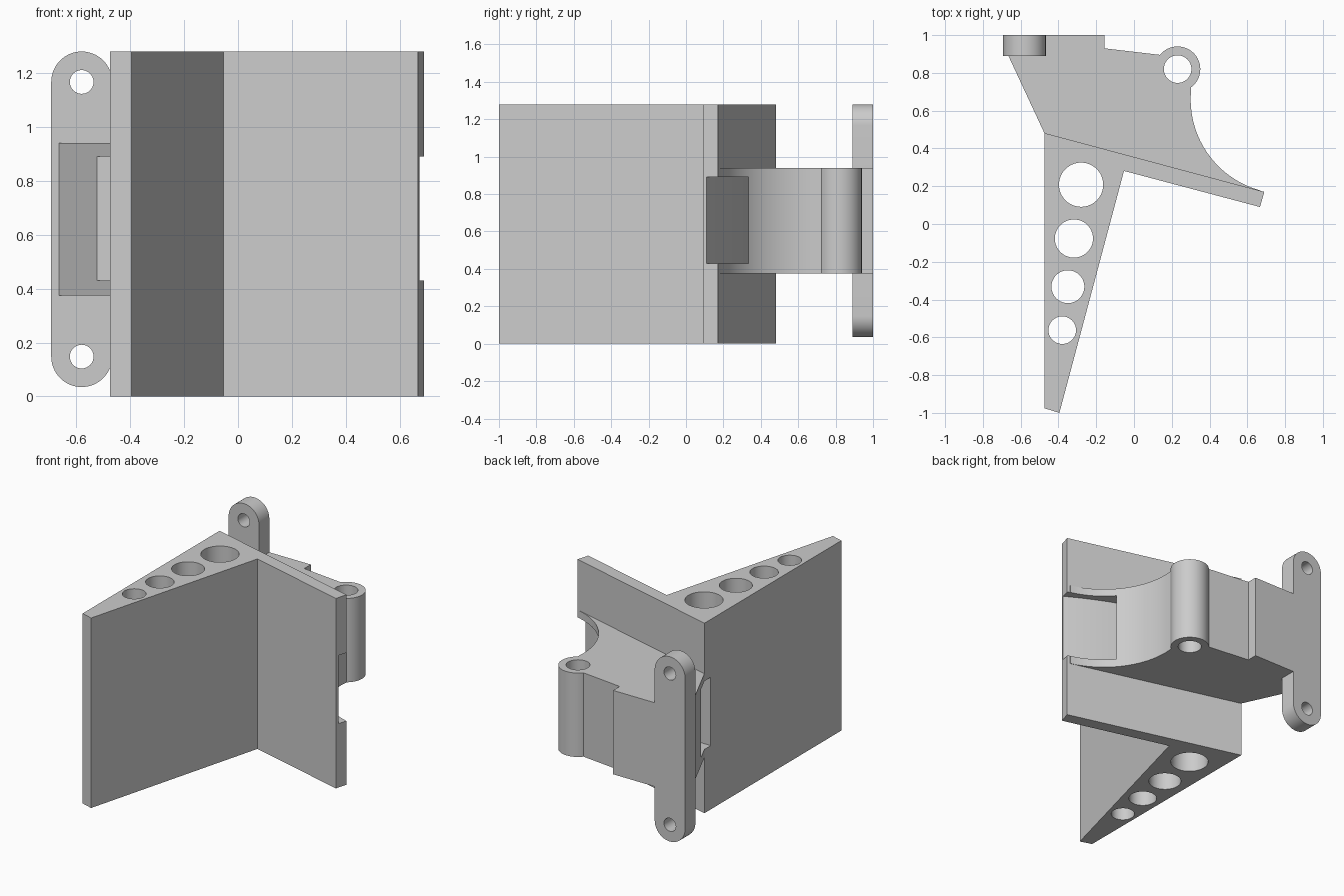
import bpy, bmesh
from math import sin, cos, pi, radians
from mathutils import Matrix, Vector

if "Cube" in bpy.data.objects:
    bpy.data.objects.remove(bpy.data.objects["Cube"])


def arc(cx, cy, r, a0, a1, n):
    return [(cx + r * cos(radians(a0 + (a1 - a0) * i / n)),
             cy + r * sin(radians(a0 + (a1 - a0) * i / n))) for i in range(n + 1)]


def circle(cx, cy, r, n=64):
    return arc(cx, cy, r, 0, 360, n)[:-1]


def prism(name, pts, lo, hi, upright=False):
    """Extrude a profile along z, or along y (profile in x,z) when upright."""
    bm = bmesh.new()
    put = (lambda p: (p[0], lo, p[1])) if upright else (lambda p: (p[0], p[1], lo))
    face = bm.faces.new([bm.verts.new(put(p)) for p in pts])
    ext = bmesh.ops.extrude_face_region(bm, geom=[face])
    step = Vector((0, hi - lo, 0)) if upright else Vector((0, 0, hi - lo))
    bmesh.ops.translate(bm, vec=step,
                        verts=[v for v in ext["geom"] if isinstance(v, bmesh.types.BMVert)])
    bmesh.ops.recalc_face_normals(bm, faces=bm.faces)
    me = bpy.data.meshes.new(name)
    bm.to_mesh(me)
    bm.free()
    ob = bpy.data.objects.new(name, me)
    bpy.context.collection.objects.link(ob)
    return ob


def combine(target, other, op):
    mod = target.modifiers.new(op, "BOOLEAN")
    mod.operation, mod.solver, mod.object = op, "EXACT", other
    bpy.context.view_layer.objects.active = target
    bpy.ops.object.modifier_apply(modifier=mod.name)
    bpy.data.objects.remove(other, do_unlink=True)


# Tapered wedge with a thin fin, full height
body = prism("wedge_bracket", [(-0.475, 0.482), (-0.475, -0.975), (-0.395, -1.0),
                               (-0.053, 0.281), (0.667, 0.09), (0.69, 0.17)], 0, 1.28)
for x, y, r in [(-0.28, 0.208, 0.117), (-0.318, -0.077, 0.101),
                (-0.35, -0.332, 0.087), (-0.38, -0.562, 0.073)]:
    combine(body, prism("hole", circle(x, y, r), -0.1, 1.4), "DIFFERENCE")

# Mid-height hinge block with a concave back
LO, HI = 0.375, 0.94
block = [(-0.474, 0.48), (-0.667, 0.895), (-0.667, 1.0), (-0.157, 1.0), (-0.157, 0.93),
         (0.14, 0.895), (0.23, 0.84), (0.303, 0.73)]
block += arc(0.80, 0.66, 0.5, 176, 255, 36) + [(0.65, 0.135), (-0.465, 0.43)]
combine(body, prism("block", block, LO, HI), "UNION")

# Pivot boss on the block
combine(body, prism("boss", circle(0.231, 0.82, 0.12), LO, HI), "UNION")
combine(body, prism("hole", circle(0.231, 0.82, 0.073), 0.2, 1.1), "DIFFERENCE")

# Upright mounting plate with rounded ends and screw holes
plate = arc(-0.58, 1.167, 0.113, 0, 180, 32) + arc(-0.58, 0.148, 0.113, 180, 360, 32)
combine(body, prism("plate", plate, 0.89, 1.0, True), "UNION")
for z in (0.148, 1.167):
    combine(body, prism("hole", circle(-0.58, z, 0.044, 40), 0.8, 1.1, True), "DIFFERENCE")

# Bowed strap slot running behind the fin, from side to side
def bow(t0, t1, mid, half, edge, sag, n=24):
    pts = []
    for i in range(n + 1):
        t = t0 + (t1 - t0) * i / n
        s = edge + sag * (1 - ((t - mid) / half) ** 2)
        pts.append((0.966 * t + 0.257 * s, -0.257 * t + 0.966 * s))
    return pts

slot = bow(-0.72, 0.70, 0.03, 0.594, 0.28, 0.08) + bow(0.70, -0.72, -0.167, 0.492, 0.43, 0.05)
combine(body, prism("slot", slot, 0.43, 0.89), "DIFFERENCE")

bpy.ops.object.select_all(action="DESELECT")
body.select_set(True)
bpy.context.view_layer.objects.active = body
bpy.ops.object.shade_smooth_by_angle(angle=radians(25))
